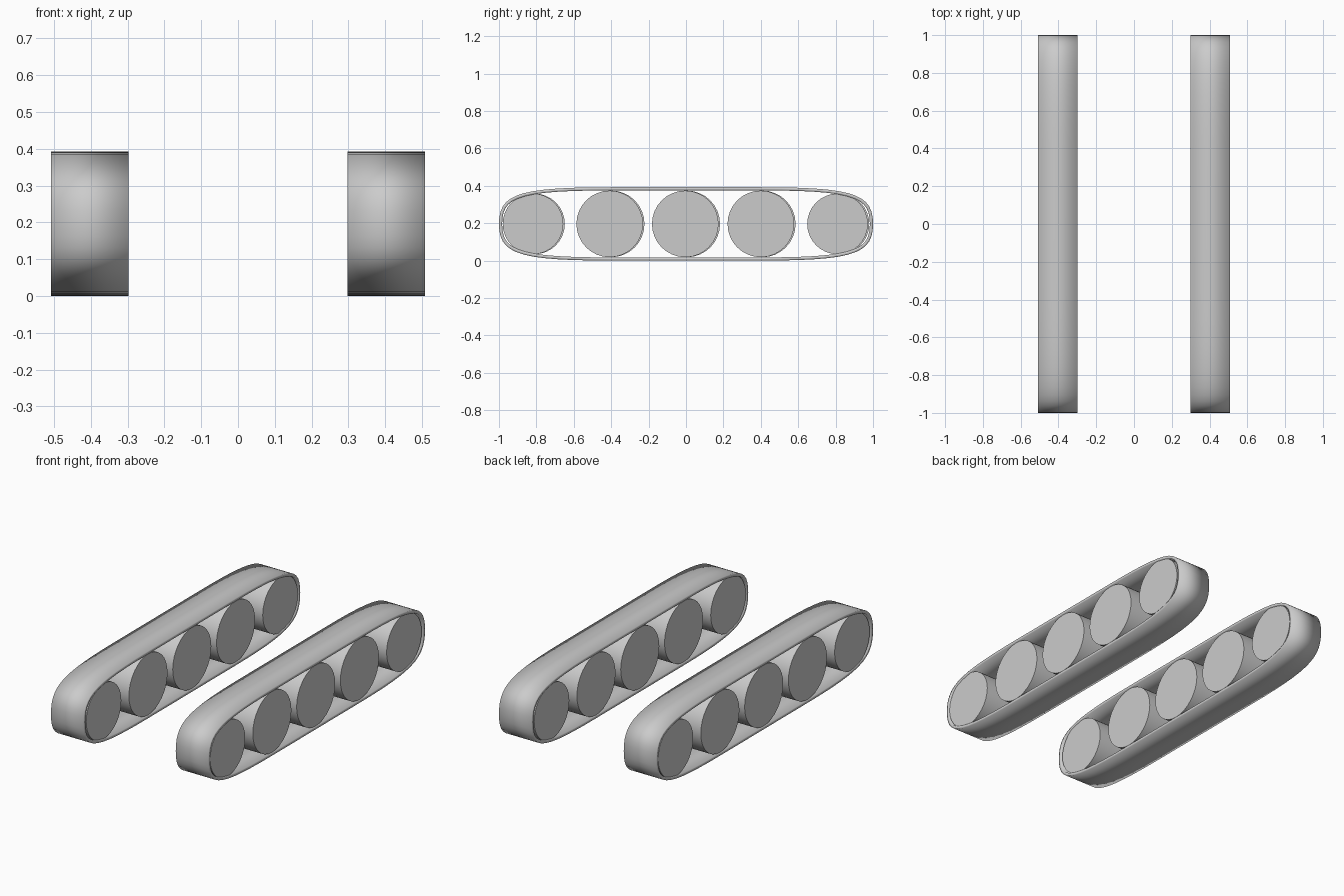
import bpy, bmesh
from math import pi
from mathutils import Vector, Matrix
from mathutils.geometry import interpolate_bezier

if "Cube" in bpy.data.objects:
    bpy.data.objects.remove(bpy.data.objects["Cube"])

MID_Z, HALF_H = 0.196, 0.196
TRACK_X, WIDTH = 0.403, 0.21


def finish(bm, name, angle):
    bmesh.ops.recalc_face_normals(bm, faces=bm.faces)
    mesh = bpy.data.meshes.new(name)
    bm.to_mesh(mesh)
    bm.free()
    obj = bpy.data.objects.new(name, mesh)
    bpy.context.collection.objects.link(obj)
    bpy.ops.object.select_all(action="DESELECT")
    obj.select_set(True)
    bpy.context.view_layer.objects.active = obj
    bpy.ops.object.shade_smooth_by_angle(angle=angle)
    return obj


def belt_outline():
    # one quarter of the rounded loop, mirrored to the other three
    quarter = interpolate_bezier(Vector((1, 0)), Vector((1, 0.16)),
                                 Vector((0.9, HALF_H)), Vector((0.4, HALF_H)), 14)
    q = [(p.x, p.y) for p in quarter]
    half = q + [(-y, z) for y, z in reversed(q)]
    return half + [(-y, -z) for y, z in half[1:-1]]


def add_belt(name, x):
    bm = bmesh.new()
    loops = [[bm.verts.new((x + dx, y, MID_Z + z)) for y, z in belt_outline()]
             for dx in (-WIDTH / 2, WIDTH / 2)]
    n = len(loops[0])
    for i in range(n):
        j = (i + 1) % n
        bm.faces.new((loops[0][i], loops[0][j], loops[1][j], loops[1][i]))
    obj = finish(bm, name, 0.6)
    # thickness grows inwards from the outer surface
    solid = obj.modifiers.new("thickness", "SOLIDIFY")
    solid.thickness = 0.017
    solid.offset = -1
    solid.use_even_offset = True


def add_wheel(name, x, y, radius):
    bm = bmesh.new()
    bmesh.ops.create_cone(bm, cap_ends=True, segments=32, radius1=radius,
                          radius2=radius, depth=WIDTH - 0.004,
                          matrix=Matrix.Translation((x, y, MID_Z)) @ Matrix.Rotation(pi / 2, 4, "Y"))
    finish(bm, name, 0.6)


# two tracks, each a belt around five road wheels
for side, sign in (("left", 1), ("right", -1)):
    add_belt(side + "_track_belt", sign * TRACK_X)
    for i in range(-2, 3):
        end = abs(i) == 2
        y = i * (0.407 if end else 0.404) - sign * 0.004
        add_wheel(f"{side}_wheel_{i + 3}", sign * TRACK_X, y, 0.162 if end else 0.178)
